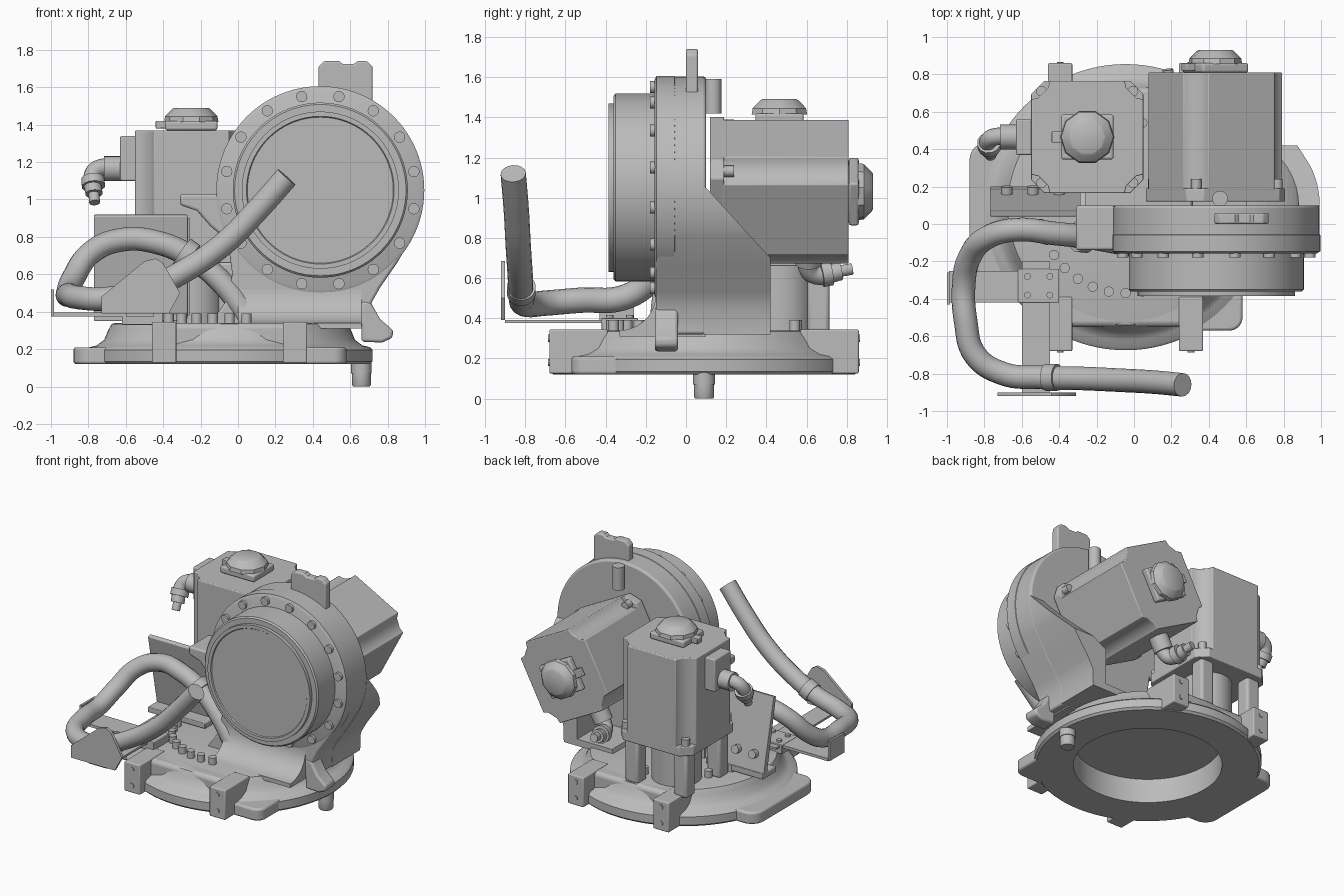
import bpy, bmesh
from math import sin, cos, radians, pi
from mathutils import Vector, Matrix

if "Cube" in bpy.data.objects:
    bpy.data.objects.remove(bpy.data.objects["Cube"], do_unlink=True)

grey = bpy.data.materials.new("cast_grey")
grey.use_nodes = True
grey.diffuse_color = (0.5, 0.5, 0.5, 1)
grey.node_tree.nodes["Principled BSDF"].inputs["Base Color"].default_value = (0.5, 0.5, 0.5, 1)
parts = []
BX, BY = -0.045, 0.09            # base centre
HX, HZ = 0.44, 1.05              # gear housing centre


def finish(name, bm, bevel=0, turn=None):
    bmesh.ops.recalc_face_normals(bm, faces=bm.faces)
    if turn:
        bm.transform(turn)
    me = bpy.data.meshes.new(name)
    bm.to_mesh(me)
    bm.free()
    ob = bpy.data.objects.new(name, me)
    bpy.context.scene.collection.objects.link(ob)
    me.materials.append(grey)
    if bevel:
        mod = ob.modifiers.new("bevel", "BEVEL")
        mod.width, mod.segments, mod.angle_limit = bevel, 3, radians(40)
    parts.append(ob)
    return ob


def prism_bm(pts, axis, a, b):
    place = {"x": lambda p, t: (t, p[0], p[1]), "y": lambda p, t: (p[0], t, p[1]),
             "z": lambda p, t: (p[0], p[1], t)}[axis]
    bm = bmesh.new()
    lo = [bm.verts.new(place(p, a)) for p in pts]
    hi = [bm.verts.new(place(p, b)) for p in pts]
    bm.faces.new(lo)
    bm.faces.new(hi)
    for i in range(len(pts)):
        j = (i + 1) % len(pts)
        bm.faces.new((lo[i], lo[j], hi[j], hi[i]))
    return bm


def prism(name, pts, axis, a, b, bevel=0, turn=None):
    return finish(name, prism_bm(pts, axis, a, b), bevel, turn)


def box(name, x, y, z, bevel=0, turn=None):
    return prism(name, [(x[0], y[0]), (x[1], y[0]), (x[1], y[1]), (x[0], y[1])], "z", *z, bevel, turn)


def arc(cx, cy, r, a0, a1, n):
    return [(cx + r * cos(radians(a0 + (a1 - a0) * i / n)),
             cy + r * sin(radians(a0 + (a1 - a0) * i / n))) for i in range(n + 1)]


def lathe(name, profile, start, direction=(0, 0, 1), n=64):
    """Revolve (radius, height) points about an axis."""
    bm = bmesh.new()
    turn = Matrix.Translation(start) @ Vector((0, 0, 1)).rotation_difference(Vector(direction)).to_matrix().to_4x4()
    rings = [[bm.verts.new((r * cos(2 * pi * i / n), r * sin(2 * pi * i / n), h)) for i in range(n)]
             for r, h in profile]
    for p, q in zip(rings, rings[1:]):
        for i in range(n):
            bm.faces.new((p[i], p[(i + 1) % n], q[(i + 1) % n], q[i]))
    bm.faces.new(rings[0])
    bm.faces.new(rings[-1])
    return finish(name, bm, 0, turn)


def rod(name, a, b, r, n=24):
    d = Vector(b) - Vector(a)
    return lathe(name, [(r, 0), (r, d.length)], a, d.normalized(), n)


def tube(name, pts, r):
    cu = bpy.data.curves.new(name, "CURVE")
    cu.dimensions, cu.bevel_depth, cu.bevel_resolution = "3D", r, 6
    cu.use_fill_caps, cu.resolution_u = True, 8
    sp = cu.splines.new("BEZIER")
    sp.bezier_points.add(len(pts) - 1)
    for bp, p in zip(sp.bezier_points, pts):
        bp.co = p
        bp.handle_left_type = bp.handle_right_type = "AUTO"
    ob = bpy.data.objects.new(name, cu)
    bpy.context.scene.collection.objects.link(ob)
    cu.materials.append(grey)
    return ob


def cut(target, cutter):
    mod = target.modifiers.new("cut", "BOOLEAN")
    mod.operation, mod.object, mod.solver = "DIFFERENCE", cutter, "EXACT"
    cutter.hide_render = True
    cutter.hide_set(True)
    parts.remove(cutter)


# Base: stepped ring, open underneath
lathe("base_ring", [(.5, .3), (.5, .12), (.75, .12), (.765, .135), (.765, .195), (.75, .21), (.71, .22),
                    (.67, .25), (.65, .3), (.63, .335), (.61, .34)], (BX, BY, 0), n=96)
pad = arc(-.78, .34, .1, 90, 180, 6) + arc(-.78, -.18, .1, 180, 270, 6) + [(-.58, -.28), (-.58, .44)]
prism("left_pad", pad, "z", .12, .21, .015)
for s, word in ((-1, "front"), (1, "back")):
    box(word + "_shoulder", (-.46, .37), sorted((BY + s * .52, BY + s * .64)), (.2, .34), .03)
    for x in (-.395, .305):
        box(word + "_lug", (x - .065, x + .065), sorted((BY + s * .48, BY + s * .77)), (.125, .345), .008)
        for z in (.18, .3):
            rod("lug_bolt", (x, BY + s * .76, z), (x, BY + s * .776, z), .018, 16)
corner = [(.35, -.25)] + [(.35, -.57)] + arc(.51, -.5, .07, -90, 0, 6) + [(.58, -.25)]
prism("corner_pad", corner, "z", .12, .21, .015)
lathe("stop_peg", [(.045, 0), (.05, .01), (.05, .07), (.055, .07), (.055, .14)], (.66, .09, 0), n=32)

# Ring of bolts on the base
for i in range(32):
    a = 2 * pi * i / 32
    p = (BX + .46 * cos(a), BY + .46 * sin(a))
    if p[0] < .1:
        rod("base_bolt", (*p, .33), (*p, .39), .027, 16)

# Upright casting that holds the gear housing
outline = arc(HX, HZ, .553, -25, 205, 56) + [(-.03, .6), (-.07, .45), (-.16, .32), (.71, .32), (.715, .45),
                                             (.76, .53), (.85, .66)]
prism("upright_casting", outline, "y", -.15, .1, .015)
side = arc(HX, HZ, .553, -25, 0, 8) + [(.5, 1.05), (.3, .32), (.71, .32), (.715, .45), (.76, .53), (.85, .66)]
bm = prism_bm(side, "y", .09, .42)
cutplane = bmesh.ops.bisect_plane(bm, geom=bm.verts[:] + bm.edges[:] + bm.faces[:], plane_co=(0, .1, 1.05),
                                  plane_no=(0, .35, .32), clear_outer=True)
bmesh.ops.holes_fill(bm, edges=[e for e in cutplane["geom_cut"] if isinstance(e, bmesh.types.BMEdge)])
web = finish("side_web", bm)
cut(web, rod("web_bore", (HX, .1, HZ), (HX, .6, HZ), .44, 48))
cut(web, box("web_opening", (0, .6), (.1, .6), (.37, 1)))
prism("front_foot", arc(-.33, .52, .18, 0, -90, 10) + [(-.33, .31), (.1, .31), (.1, .52)], "x", 0, .66)
prism("side_stop", [(.66, .46), (.71, .45), (.76, .36), (.83, .3), (.825, .26), (.77, .235), (.66, .24)],
      "y", -.155, -.04, .015)
prism("left_wing", [(0, 1.03), (-.31, 1.03), (-.31, .97), (-.22, .94), (-.15, .86), (-.08, .8), (0, .8)],
      "y", -.14, .1, .015)
prism("lifting_tab", [(.43, 1.5), (.43, 1.71), (.46, 1.74), (.54, 1.74), (.56, 1.725), (.62, 1.725),
                      (.64, 1.74), (.69, 1.74), (.72, 1.71), (.72, 1.45)], "y", 0, .06, .01)
rod("back_boss", (.46, .135, 1.42), (.46, .135, 1.59), .042)

# Gear drum and its rim
lathe("gear_drum", [(.468, 0), (.468, .2), (.458, .21), (.42, .21), (.42, .235), (.395, .235), (.39, .228)],
      (HX, -.15, HZ), (0, -1, 0), 96)
lathe("housing_rim", [(.535, 0), (.556, .012), (.556, .1), (.54, .11)], (HX, -.158, HZ), (0, 1, 0), 96)
for i in range(16):
    a = radians(11.25 + 22.5 * i)
    p = (HX + .51 * cos(a), HZ + .51 * sin(a))
    rod("rim_bolt", (p[0], -.178, p[1]), (p[0], -.14, p[1]), .03, 20)


def four_way(quarter):
    """Repeat a corner's points around a square."""
    pts = []
    for c, s in ((1, 0), (0, 1), (-1, 0), (0, -1)):
        pts += [(c * x - s * y, s * x + c * y) for x, y in quarter]
    return pts


# Motors, built upright then placed
def motor(name, length, turn):
    h, n = .3, .2
    body = four_way([(h, -n), (h, n), (h - .04, n + .01), (n + .01, h - .04)])
    prism(name + "_body", body, "z", .06, length, .006, turn)
    prism(name + "_flange", four_way([(h, .07 - h), (h, h - .07)]), "z", 0, .07, .006, turn)
    for x in (-.245, .245):
        for y in (-.245, .245):
            rod(name + "_bolt", (x, y, .06), (x, y, .12), .028, 16).data.transform(turn)
    box(name + "_cap_plate", (-.14, .14), (-.12, .12), (length, length + .05), .012, turn)
    cap = lathe(name + "_cap", [(.145, 0), (.14, .03), (.1, .07), (.09, .075)], (0, 0, length + .045), n=10)
    cap.data.transform(turn)
    box(name + "_cap_clip", (-.19, -.12), (-.03, .03), (length + .01, length + .05), .005, turn)


motor("upright_motor", .71, Matrix.Translation((-.25, .465, .66)))
lay = Matrix.Rotation(radians(28), 4, "Y") @ Matrix.Rotation(radians(-90), 4, "X")
motor("rear_motor", .69, Matrix.Translation((.435, .12, 1.03)) @ lay)

# Pillars under the upright motor
for x in (-.45, -.05):
    for y in (.27, .66):
        box("motor_pillar", (x - .055, x + .055), (y - .055, y + .055), (.33, .67), .02)
rod("motor_shaft_housing", (-.25, .465, .33), (-.25, .465, .67), .17, 40)


# Cable plugs: straight collars then an elbow with a lead
def plug(name, a, b, c, r=.058):
    a, b, c = Vector(a), Vector(b), Vector(c)
    rod(name + "_collar", a, a.lerp(b, .6), r * 1.15)
    tube(name + "_elbow", [a, a.lerp(b, .8), b.lerp(c, .25), c], r * .8)
    rod(name + "_nut", b.lerp(c, .4), b.lerp(c, .7), r * 1.1, 12)
    rod(name + "_lead", c, c + (c - b) * .35, r * .5)


box("left_socket", (-.63, -.54), (.37, .56), (1.1, 1.34), .008)
plug("left_plug", (-.62, .465, 1.165), (-.78, .465, 1.165), (-.77, .39, 1.03))
down = Vector((-sin(radians(28)), 0, -cos(radians(28))))
root = Vector((HX, .61, 1.03)) + down * .29
plug("rear_plug", root, root + down * .19, root + down * .18 + Vector((-.03, .16, .02)))

# Leaning connector panel
prism("connector_panel", [(.04, .91), (.07, .92), (.19, .38), (.15, .36)], "x", -.77, -.27, .005)
prism("panel_end", [(.07, .9), (.19, .8), (.2, .38), (.17, .38)], "x", -.29, -.26)
box("panel_tray", (-.77, -.3), (.04, .2), (.35, .39), .005)
for x in (-.68, -.54, -.4):
    rod("panel_socket", (x, .13, .5), (x, .2, .515), .03, 16)

# Flexible hose
tube("hose", [(.05, -.12, .38), (-.08, -.1, .55), (-.25, -.07, .69), (-.43, -.05, .77), (-.62, -.03, .785),
              (-.78, -.07, .72), (-.88, -.18, .58), (-.91, -.32, .5), (-.9, -.52, .49), (-.85, -.7, .475),
              (-.7, -.8, .47), (-.5, -.82, .515), (-.3, -.825, .61), (-.08, -.835, .76), (.1, -.845, .94),
              (.26, -.86, 1.12)], .063)

# Hose brackets
box("bracket_arm", (-.6, -.45), (-.9, -.2), (.375, .39))
box("bracket_side_arm", (-.99, -.4), (-.42, -.25), (.375, .395))
box("side_clip", (-1, -.985), (-.43, -.26), (.375, .52))
prism("front_plate", [(-.73, .39), (-.73, .48), (-.5, .67), (-.44, .685), (-.4, .66), (-.31, .5), (-.37, .39)],
      "y", -.92, -.9)
box("bracket_mount", (-.62, -.4), (-.42, -.24), (.33, .4), .005)
for x in (-.57, -.45):
    for y in (-.38, -.28):
        rod("mount_screw", (x, y, .39), (x, y, .415), .018, 12)
rod("hose_clamp", (-.47, -.82, .525), (-.41, -.82, .555), .072, 32)
rod("upper_hose_clamp", (-.3, -.065, .72), (-.25, -.07, .685), .085, 32)

# Smooth the round surfaces, keep the edges sharp
bpy.ops.object.select_all(action="DESELECT")
for ob in parts:
    ob.select_set(True)
bpy.context.view_layer.objects.active = parts[0]
bpy.ops.object.shade_smooth_by_angle(angle=radians(32))
